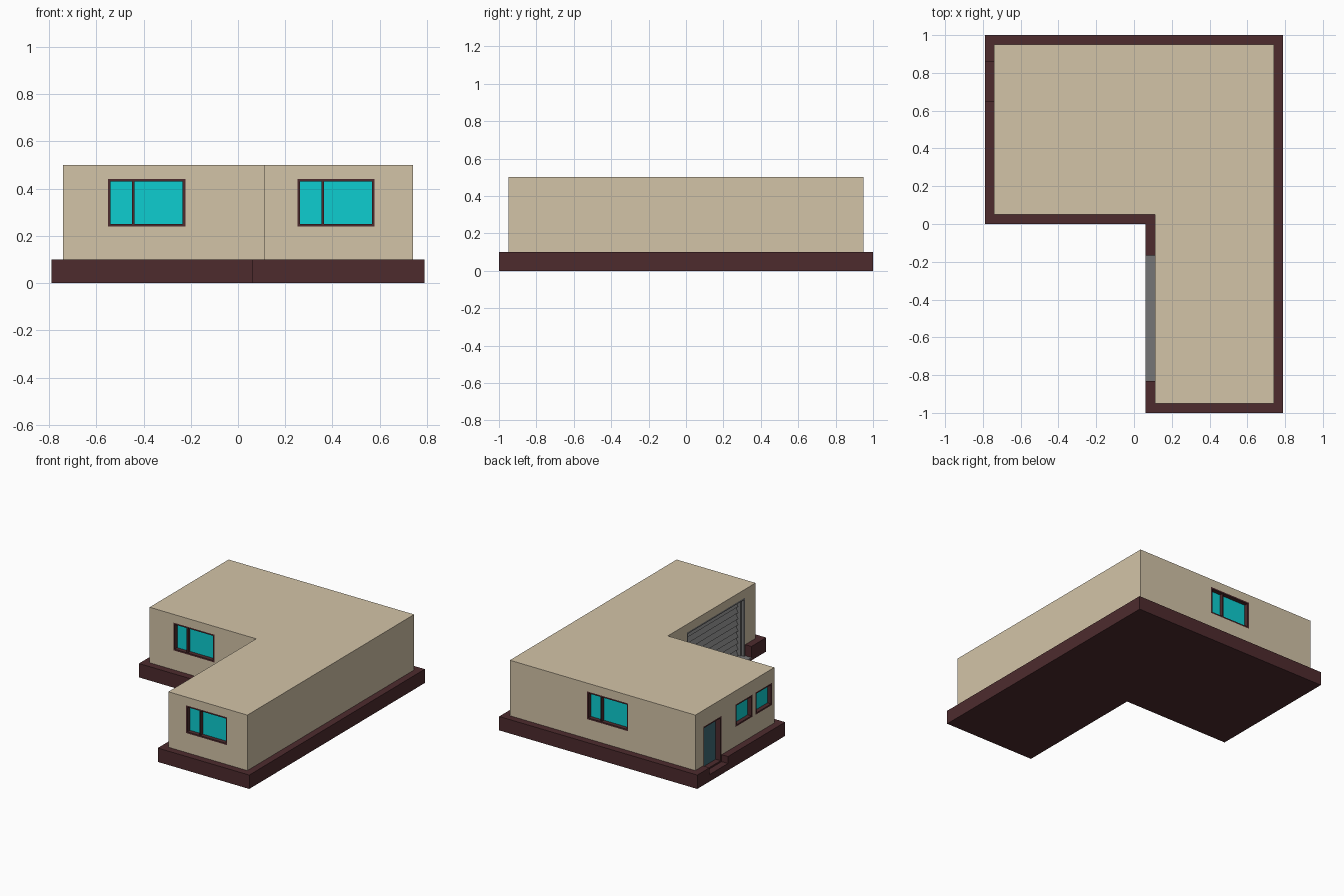
import bpy, bmesh
from math import pi
from mathutils import Matrix

if "Cube" in bpy.data.objects:
    bpy.data.objects.remove(bpy.data.objects["Cube"])


def material(name, r, g, b):
    m = bpy.data.materials.new(name)
    m.diffuse_color = (r, g, b, 1)
    m.use_nodes = True
    m.node_tree.nodes["Principled BSDF"].inputs["Base Color"].default_value = m.diffuse_color
    return m


TAN = material("wall_tan", 0.65, 0.55, 0.39)
BROWN = material("dark_brown", 0.075, 0.024, 0.027)
GLASS = material("glass_cyan", 0.004, 0.61, 0.63)
DOOR = material("door_teal", 0.05, 0.15, 0.18)
GREY = material("garage_grey", 0.18, 0.18, 0.18)

FRONT, BACK, LEFT = 0, pi, -pi / 2


def facing(x, y, angle):
    # local x runs right as seen from outside, local y runs into the wall
    return Matrix.Translation((x, y, 0)) @ Matrix.Rotation(angle, 4, 'Z')


def link(bm, name, mat, matrix=Matrix()):
    bmesh.ops.recalc_face_normals(bm, faces=bm.faces)
    me = bpy.data.meshes.new(name)
    bm.to_mesh(me)
    bm.free()
    ob = bpy.data.objects.new(name, me)
    ob.matrix_world = matrix
    bpy.context.collection.objects.link(ob)
    if mat:
        me.materials.append(mat)
    return ob


def boxes(name, mat, bounds, matrix=Matrix()):
    # each bound is (x0, x1, y0, y1, z0, z1)
    bm = bmesh.new()
    for x0, x1, y0, y1, z0, z1 in bounds:
        m = Matrix.Translation(((x0 + x1) / 2, (y0 + y1) / 2, (z0 + z1) / 2))
        m = m @ Matrix.Diagonal((x1 - x0, y1 - y0, z1 - z0, 1))
        bmesh.ops.create_cube(bm, size=1, matrix=m)
    return link(bm, name, mat, matrix)


def prism(name, mat, points, vec, matrix=Matrix()):
    bm = bmesh.new()
    face = bm.faces.new([bm.verts.new(p) for p in points])
    ext = bmesh.ops.extrude_face_region(bm, geom=[face], use_keep_orig=True)
    verts = [g for g in ext["geom"] if isinstance(g, bmesh.types.BMVert)]
    bmesh.ops.translate(bm, verts=verts, vec=vec)
    return link(bm, name, mat, matrix)


def l_shape(name, mat, inset, z0, z1):
    i = inset
    pts = [(-.79 + i, i), (.06 + i, i), (.06 + i, -1 + i),
           (.79 - i, -1 + i), (.79 - i, 1 - i), (-.79 + i, 1 - i)]
    return prism(name, mat, [(x, y, z0) for x, y in pts], (0, 0, z1 - z0))


def cut(target, cutter):
    mod = target.modifiers.new("opening", 'BOOLEAN')
    mod.operation = 'DIFFERENCE'
    mod.solver = 'EXACT'
    mod.object = cutter
    cutter.hide_render = True
    cutter.hide_viewport = True
    cutter.display_type = 'WIRE'


# foundation and walls
base = l_shape("foundation", BROWN, 0, 0, .1)
walls = l_shape("walls", TAN, .05, .1, .5)


def framed_opening(name, matrix, w, z0, z1, depth, pane_mat, divider=None, t=.011):
    h = w / 2
    cut(walls, boxes(name + "_cutter", None,
                     [(-h, h, -.02, depth + .01, z0, z1)], matrix))
    bars = [(-h, -h + t, 0, depth, z0, z1), (h - t, h, 0, depth, z0, z1),
            (-h + t, h - t, 0, depth, z1 - t, z1),
            (-h + t, h - t, 0, depth, z0, z0 + t)]
    if divider:
        d = -h + divider
        bars.append((d - t / 2, d + t / 2, .005, depth, z0 + t, z1 - t))
    boxes(name + "_frame", BROWN, bars, matrix)
    boxes(name + "_pane", pane_mat, [(-h, h, depth, depth + .01, z0, z1)], matrix)


# wide and small windows
for name, x, y, angle, w, z0, z1, div in (
        ("main_window", -.387, .05, FRONT, .328, .24, .44, .108),
        ("wing_window", .415, -.95, FRONT, .328, .24, .44, .108),
        ("back_window", -.04, .95, BACK, .328, .24, .44, .108),
        ("side_window_1", -.74, .395, LEFT, .19, .24, .4, None),
        ("side_window_2", -.74, .17, LEFT, .19, .24, .4, None)):
    framed_opening(name, facing(x, y, angle), w, z0, z1, .03, GLASS, div)

# entrance door with lowered step
entry = facing(-.74, .755, LEFT)
framed_opening("entry_door", entry, .21, .05, .38, .04, DOOR)
cut(base, boxes("step_cutter", None, [(-.105, .105, -.08, .05, .05, .2)], entry))

# garage recess
garage = facing(.11, -.5, LEFT)
for target in (walls, base):
    cut(target, boxes("garage_cutter", None,
                      [(-.332, .332, -.08, .07, .012, .44)], garage))
boxes("garage_floor", GREY, [(-.332, .332, -.05, .07, .012, .02)], garage)

# stepped garage surround
surround = []
for t0, t1, d in ((0, .012, 0), (.012, .024, .02)):
    surround += [(-.332 + t0, -.332 + t1, d, .07, .02, .44 - t0),
                 (.332 - t1, .332 - t0, d, .07, .02, .44 - t0),
                 (-.332 + t1, .332 - t1, d, .07, .44 - t1, .44 - t0)]
boxes("garage_surround", GREY, surround, garage)

# garage shutter with slanted slats
n, z0, z1 = 9, .02, .416
step = (z1 - z0) / n
profile = [(-.308, .07, z0)]
for k in range(n):
    z = z0 + k * step
    profile += [(-.308, .04, z), (-.308, .058, z + step * .8)]
profile += [(-.308, .07, z1)]
prism("garage_shutter", GREY, profile, (.616, 0, 0), garage)
